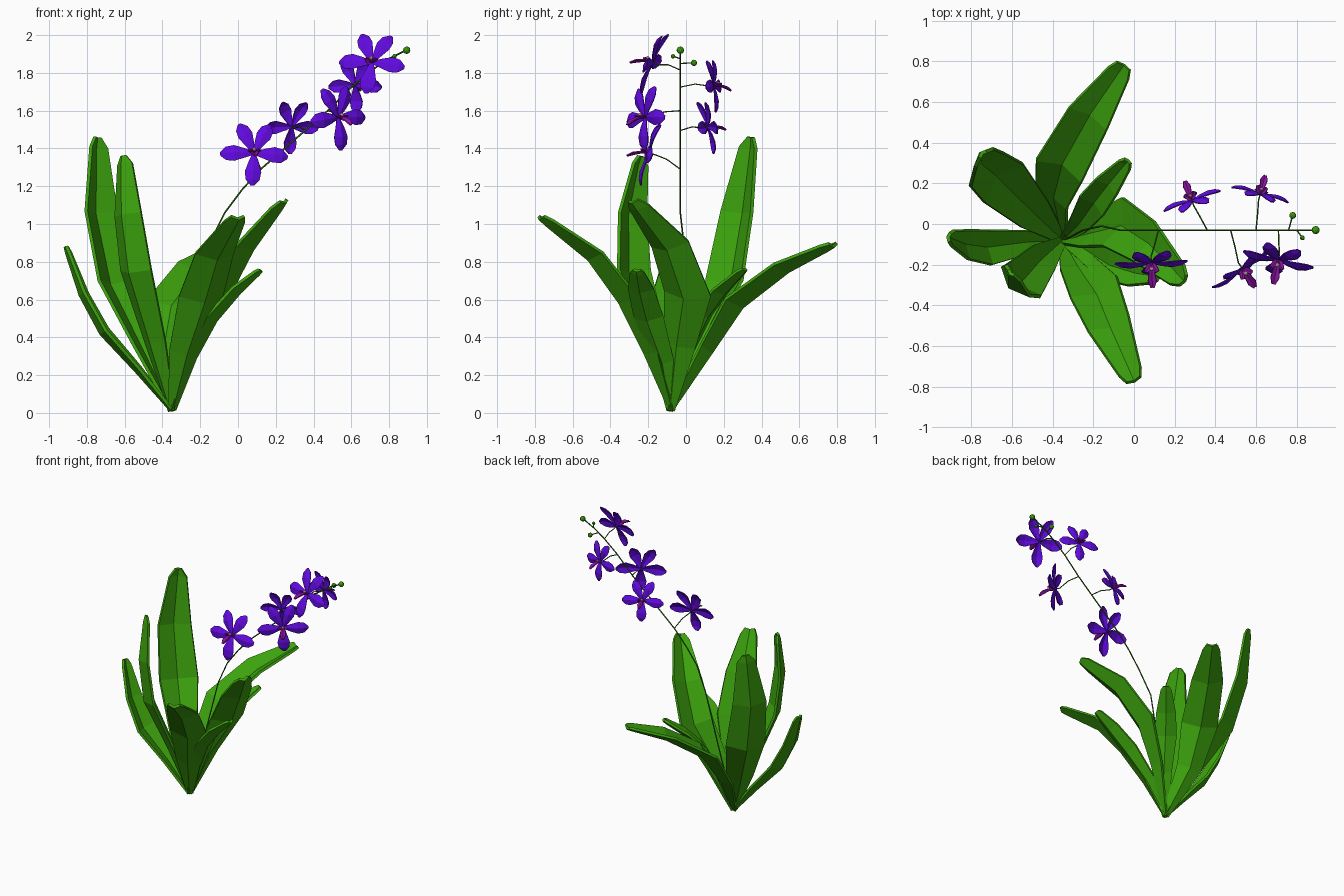
import bpy, bmesh, math
from mathutils import Vector as V

if "Cube" in bpy.data.objects:
    bpy.data.objects.remove(bpy.data.objects["Cube"])


def material(name, rgb):
    m = bpy.data.materials.new(name)
    m.diffuse_color = (*rgb, 1)
    m.use_nodes = True
    m.node_tree.nodes["Principled BSDF"].inputs["Base Color"].default_value = m.diffuse_color
    return m


GREEN = material("leaf green", (0.045, 0.36, 0.004))
STEM = material("stem green", (0.03, 0.16, 0.008))
PURPLE = material("petal purple", (0.12, 0.003, 0.75))
MAGENTA = material("lip magenta", (0.3, 0.006, 0.42))
PALE = material("column pale pink", (0.75, 0.4, 0.6))


def blade(bm, pts, widths, side, fold):
    """Folded strip along pts: edge, midrib, edge; fold pushes the midrib out."""
    pts = [V(p) for p in pts]
    side = V(side).normalized()
    rows = []
    for i, (p, w) in enumerate(zip(pts, widths)):
        tan = (pts[min(i + 1, len(pts) - 1)] - pts[max(i - 1, 0)]).normalized()
        s = (side - tan * side.dot(tan)).normalized()
        n = s.cross(tan)
        rows.append([bm.verts.new(p - s * w - n * fold * w * 0.5),
                     bm.verts.new(p + n * fold * w * 0.5),
                     bm.verts.new(p + s * w - n * fold * w * 0.5)])
    for a, b in zip(rows, rows[1:]):
        for j in range(2):
            bm.faces.new((a[j], a[j + 1], b[j + 1], b[j]))


def finish(name, bm, mat, thick=0):
    bmesh.ops.recalc_face_normals(bm, faces=bm.faces)
    me = bpy.data.meshes.new(name)
    bm.to_mesh(me)
    bm.free()
    me.materials.append(mat)
    ob = bpy.data.objects.new(name, me)
    bpy.context.collection.objects.link(ob)
    if thick:
        md = ob.modifiers.new("thickness", "SOLIDIFY")
        md.thickness, md.offset = thick, 0
    return ob


def tube(name, pts, radius, mat):
    cu = bpy.data.curves.new(name, "CURVE")
    cu.dimensions, cu.bevel_depth, cu.bevel_resolution = "3D", radius, 1
    cu.use_fill_caps = True
    sp = cu.splines.new("POLY")
    sp.points.add(len(pts) - 1)
    for q, p in zip(sp.points, pts):
        q.co = (*p, 1)
    cu.materials.append(mat)
    ob = bpy.data.objects.new(name, cu)
    bpy.context.collection.objects.link(ob)


def ball(name, pos, r, mat):
    bm = bmesh.new()
    bmesh.ops.create_icosphere(bm, subdivisions=2, radius=r)
    bmesh.ops.translate(bm, verts=bm.verts, vec=V(pos))
    finish(name, bm, mat)


# Leaves: centre line after the shared base, half width, side direction, tip width share
BASE = (-0.35, -0.08, 0.015)
leaves = [
    ([(-.40, .12, .33), (-.36, .28, .58), (-.22, .53, .77), (-.05, .78, .89)], .125, (.88, -.45, 0), .3),
    ([(-.27, .00, .30), (-.20, .10, .52), (-.13, .19, .64), (-.03, .31, .76)], .075, (.77, -.63, 0), .25),
    ([(-.22, -.04, .36), (-.08, .00, .62), (.06, -.09, .88), (.245, -.28, 1.12)], .13, (.42, .9, 0), .24),
    ([(-.28, -.20, .32), (-.19, -.33, .60), (-.12, -.50, .83), (.0, -.77, 1.035)], .125, (.89, .4, 0), .3),
    ([(-.25, -.12, .27), (-.13, -.20, .50), (.0, -.24, .65), (.12, -.26, .755)], .08, (.3, .95, 0), .25),
    ([(-.45, -.17, .38), (-.555, -.29, .75), (-.595, -.295, 1.05), (-.605, -.24, 1.36)], .115, (.68, -.73, 0), .16),
    ([(-.50, .06, .35), (-.66, .22, .69), (-.74, .285, 1.06), (-.745, .345, 1.46)], .135, (.7, .7, 0), .16),
    ([(-.53, -.09, .23), (-.71, -.115, .43), (-.82, -.10, .63), (-.91, -.065, .88)], .085, (.1, 1, 0), .25),
]
for i, (pts, w, side, tip) in enumerate(leaves):
    a, b = V(pts[2]), V(pts[3])
    near_tip = a.lerp(b, .86)
    out = V((pts[1][0] - BASE[0], pts[1][1] - BASE[1], 0))
    s = V(side)
    # midrib bulges to the outer, lower side of the leaf
    if s.cross(V((0, 0, 1))).dot(out) < 0:
        s = -s
    bm = bmesh.new()
    blade(bm, [BASE] + pts[:3] + [near_tip, b],
          [.02, w * .68, w, w * .86, w * .46, w * tip], s, .45)
    finish(f"leaf_{i + 1}", bm, GREEN, .018)

# Arching flower stem
tube("flower_stem", [(-.345, -.08, .02), (-.25, -.03, .5), (-.16, -.01, .88), (-.07, -.03, 1.06),
                     (.02, -.03, 1.18), (.12, -.03, 1.29), (.35, -.03, 1.49), (.475, -.03, 1.6),
                     (.6, -.03, 1.725), (.71, -.03, 1.815), (.79, -.03, 1.87), (.89, -.03, 1.92)], .0045, STEM)

# Flowers: centre, facing direction, petal length, roll in degrees, stem joint
flowers = [
    ((.085, -.19, 1.375), (.05, -.95, .3), .178, -3, (.12, -.03, 1.29)),
    ((.285, .115, 1.515), (-.33, .92, .25), .148, 0, (.36, -.03, 1.495)),
    ((.53, -.215, 1.565), (.55, -.8, .08), .175, 4, (.475, -.03, 1.6)),
    ((.62, .145, 1.735), (.25, .93, .12), .145, 0, (.6, -.03, 1.725)),
    ((.71, -.175, 1.855), (-.18, -.9, .4), .177, -5, (.71, -.03, 1.815)),
]
for i, (c, n, L, roll, joint) in enumerate(flowers):
    c, n, joint = V(c), V(n).normalized(), V(joint)
    up = (V((0, 0, 1)) - n * n.z).normalized()
    right = up.cross(n)
    # five petals
    bm = bmesh.new()
    for ang, wide in ((64, .22), (118, .22), (-4, .24), (184, .24), (-91, .24)):
        t = math.radians(ang + roll)
        d = right * math.cos(t) + up * math.sin(t)
        pts = [c + d * L * k + n * L * h for k, h in
               ((.03, 0), (.3, .06), (.6, .08), (.84, .04), (1, -.03))]
        blade(bm, pts, [L * wide * k for k in (.22, .62, 1, .85, .22)], d.cross(n), .3)
    finish(f"petals_{i + 1}", bm, PURPLE, .006)
    # lip: centre tongue with two small side lobes
    bm = bmesh.new()
    for sx, ln, dn in ((0, .64, -.28), (.16, .28, .02), (-.16, .28, .02)):
        pts = [c + n * L * ln * k + up * L * dn * k * k + right * L * sx * k for k in (0, .4, .75, 1)]
        blade(bm, pts, [L * k for k in (.04, .08, .12 if sx == 0 else .07, .05)], right, .6)
    finish(f"lip_{i + 1}", bm, MAGENTA, .006)
    ball(f"column_{i + 1}", c + n * L * .2 + up * L * .06, L * .06, PALE)
    # curved stalk
    mid = joint.lerp(c, .5) + V((0, 0, .012)) - n * .01
    tube(f"stalk_{i + 1}", [joint, mid, c - n * .03, c], .0035, STEM)

# Buds at the stem tip
for i, (pos, r, joint) in enumerate((((.893, -.03, 1.92), .02, (.87, -.03, 1.91)),
                                     ((.78, .042, 1.853), .017, (.76, -.03, 1.85)),
                                     ((.828, -.068, 1.888), .012, (.8, -.03, 1.875)))):
    ball(f"bud_{i + 1}", pos, r, GREEN)
    tube(f"bud_stalk_{i + 1}", [joint, pos], .0035, STEM)
